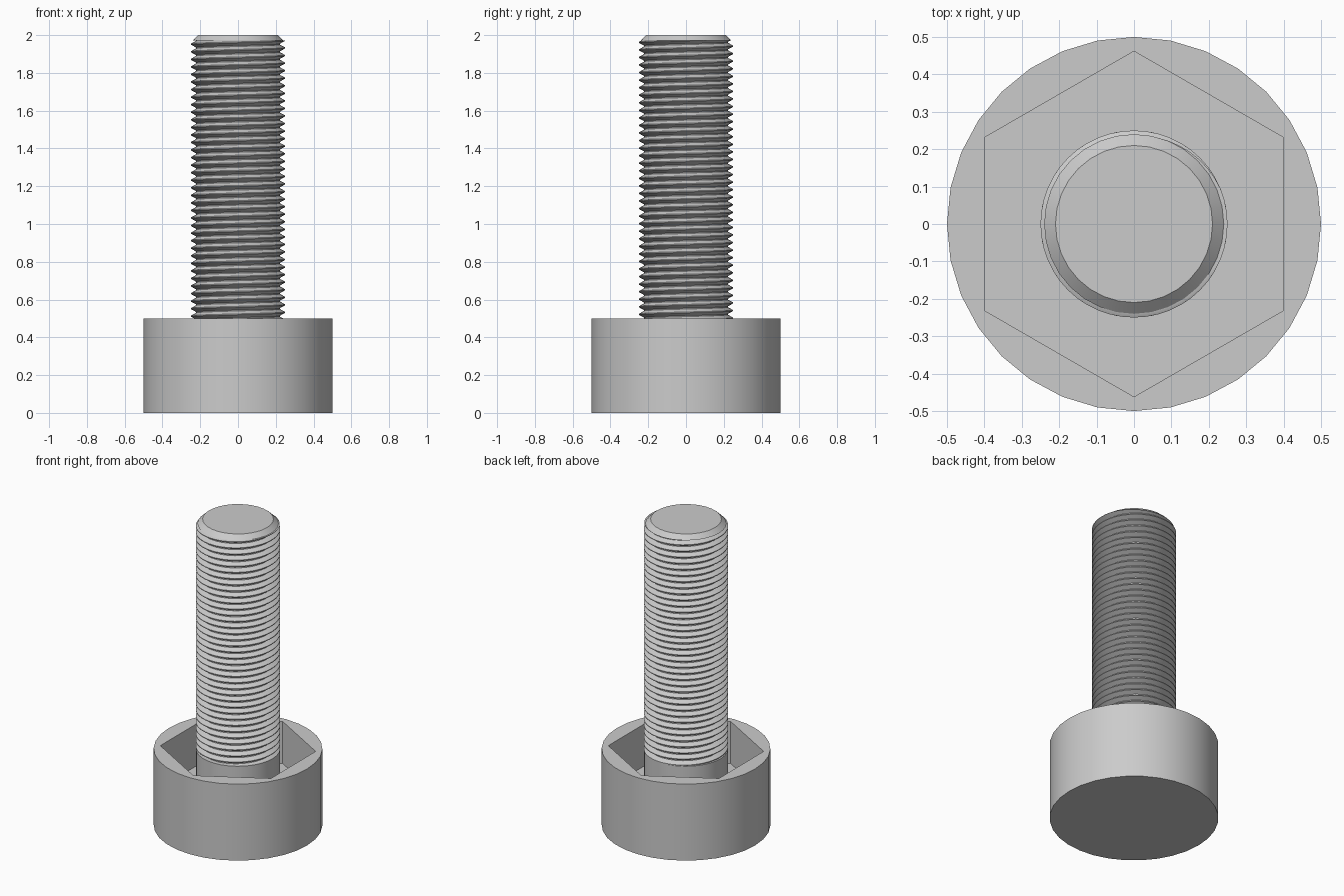
import bpy, bmesh, math
from mathutils import Vector

if "Cube" in bpy.data.objects:
    bpy.data.objects.remove(bpy.data.objects["Cube"], do_unlink=True)

HEAD_R, HEAD_H, POCKET_Z = 0.5, 0.5, 0.225
HEX_R = 0.8 / math.sqrt(3)
MAJOR, MINOR, TIP_R = 0.25, 0.222, 0.21
TOP, THREAD_TOP, PITCH = 2.0, 1.972, 0.04

steel = bpy.data.materials.new("grey steel")
steel.use_nodes = True
steel.diffuse_color = (0.6, 0.6, 0.6, 1)
steel.node_tree.nodes["Principled BSDF"].inputs["Base Color"].default_value = (0.6, 0.6, 0.6, 1)


def finish(bm, name, angle=30):
    bmesh.ops.recalc_face_normals(bm, faces=bm.faces)
    mesh = bpy.data.meshes.new(name)
    bm.to_mesh(mesh)
    bm.free()
    mesh.materials.append(steel)
    obj = bpy.data.objects.new(name, mesh)
    bpy.context.collection.objects.link(obj)
    bpy.ops.object.select_all(action='DESELECT')
    obj.select_set(True)
    bpy.context.view_layer.objects.active = obj
    bpy.ops.object.shade_smooth_by_angle(angle=math.radians(angle))
    return obj


def ring(bm, radius, z, sides, start=0.0):
    step = 2 * math.pi / sides
    return [bm.verts.new((radius * math.cos(start + i * step),
                          radius * math.sin(start + i * step), z)) for i in range(sides)]


def loop_edges(bm, verts):
    return [bm.edges.new((v, verts[i - 1])) for i, v in enumerate(verts)]


def wall(bm, a, b):
    for i in range(len(a)):
        bm.faces.new((a[i - 1], a[i], b[i], b[i - 1]))


# Round head with a hexagonal pocket in its upper face
bm = bmesh.new()
rim = ring(bm, HEAD_R, HEAD_H, 32)
hexagon = ring(bm, HEX_R, HEAD_H, 6, math.pi / 2)
bmesh.ops.triangle_fill(bm, use_beauty=True, normal=Vector((0, 0, 1)),
                        edges=loop_edges(bm, rim) + loop_edges(bm, hexagon))
for upper, z, radius, start in ((rim, 0, HEAD_R, 0), (hexagon, POCKET_Z, HEX_R, math.pi / 2)):
    lower = ring(bm, radius, z, len(upper), start)
    wall(bm, upper, lower)
    bm.faces.new(lower)
finish(bm, "head")

# Shank: plain collar in the pocket, core under the thread, chamfered tip
bm = bmesh.new()
profile = [(MAJOR, POCKET_Z), (MAJOR, HEAD_H), (MINOR - 0.004, HEAD_H),
           (MINOR - 0.004, THREAD_TOP), (0.24, THREAD_TOP), (TIP_R, TOP)]
rings = [ring(bm, r, z, 32) for r, z in profile]
for a, b in zip(rings, rings[1:]):
    wall(bm, a, b)
bm.faces.new(rings[0])
bm.faces.new(rings[-1])
finish(bm, "shank")

# Right-handed helical thread, trimmed flat at both ends
bm = bmesh.new()
SIDES = 48
tooth = [(-0.06, MAJOR), (0.06, MAJOR), (0.44, MINOR), (0.56, MINOR)]
turns = math.ceil((THREAD_TOP - HEAD_H) / PITCH) + 3
columns = []
for j in range(SIDES + 1):
    a = 2 * math.pi * j / SIDES
    base = THREAD_TOP - (turns - 1) * PITCH + PITCH * j / SIDES
    columns.append([bm.verts.new((r * math.cos(a), r * math.sin(a), base + PITCH * (k + f)))
                    for k in range(turns) for f, r in tooth])
for a, b in zip(columns, columns[1:]):
    for k in range(len(a) - 1):
        bm.faces.new((a[k], b[k], b[k + 1], a[k + 1]))
bmesh.ops.remove_doubles(bm, verts=bm.verts, dist=0.0001)
for z, direction in ((HEAD_H, -1), (THREAD_TOP, 1)):
    bmesh.ops.bisect_plane(bm, geom=bm.verts[:] + bm.edges[:] + bm.faces[:],
                           plane_co=(0, 0, z), plane_no=(0, 0, direction), clear_outer=True)
bmesh.ops.holes_fill(bm, edges=[e for e in bm.edges if e.is_boundary], sides=0)
finish(bm, "thread")
